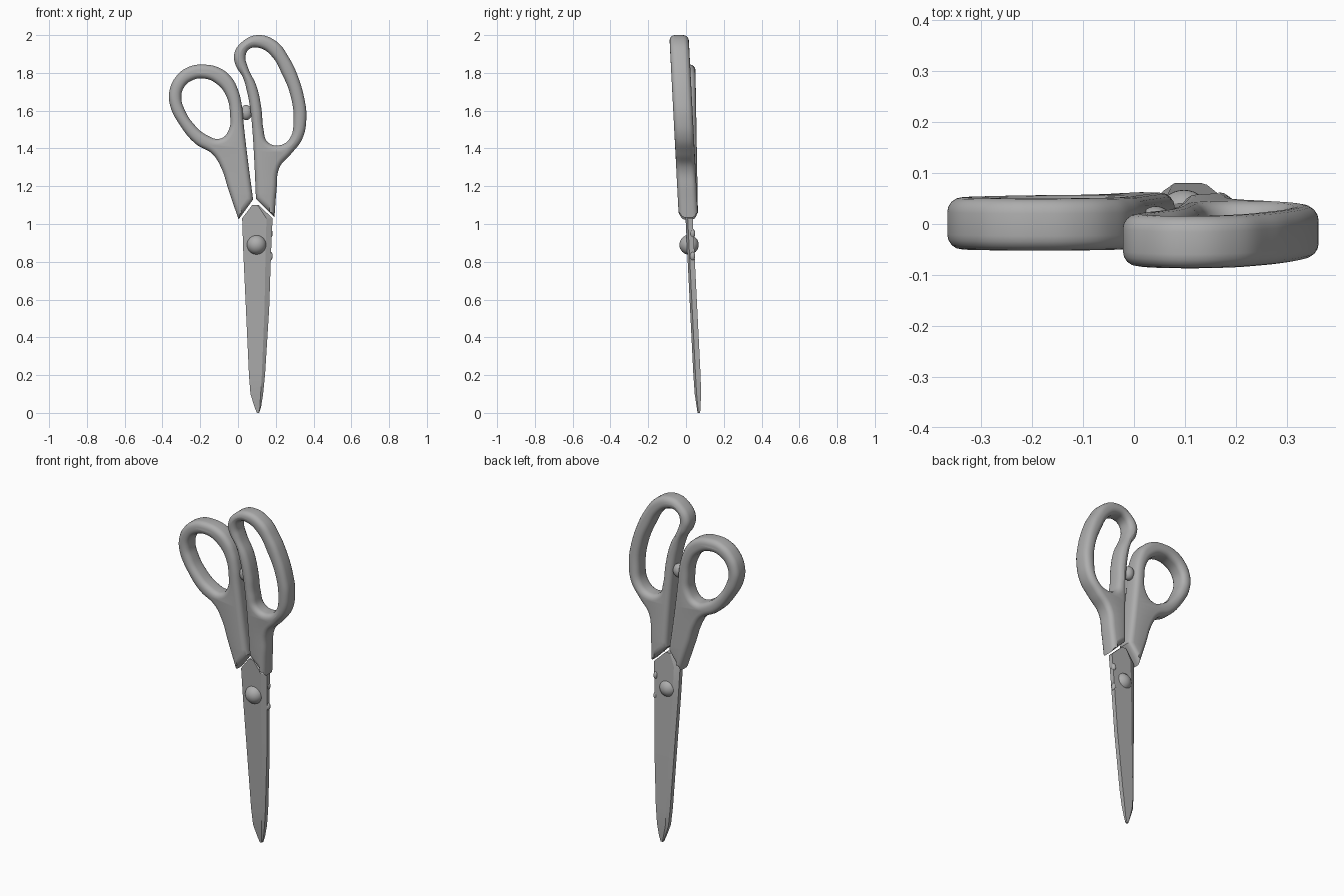
import bpy
import bmesh
from mathutils import Vector

old = bpy.data.objects.get("Cube")
if old:
    bpy.data.objects.remove(old, do_unlink=True)

# One plain grey for the whole model
grey = bpy.data.materials.new("plain grey")
grey.use_nodes = True
colour = (0.42, 0.42, 0.42, 1)
grey.diffuse_color = colour
grey.node_tree.nodes["Principled BSDF"].inputs["Base Color"].default_value = colour


def finish(name, bm, angle=0.6):
    """Turn a bmesh into a named object with smooth shading and sharp edges."""
    bmesh.ops.remove_doubles(bm, verts=bm.verts, dist=0.0002)
    bmesh.ops.recalc_face_normals(bm, faces=bm.faces)
    mesh = bpy.data.meshes.new(name)
    bm.to_mesh(mesh)
    bm.free()
    mesh.materials.clear()
    mesh.materials.append(grey)
    obj = bpy.data.objects.new(name, mesh)
    bpy.context.collection.objects.link(obj)
    bpy.ops.object.select_all(action='DESELECT')
    obj.select_set(True)
    bpy.context.view_layer.objects.active = obj
    bpy.ops.object.shade_smooth_by_angle(angle=angle)
    return obj


def add_loop(curve, points, corners):
    """Closed spline whose first few points are sharp corners."""
    spline = curve.splines.new('BEZIER')
    spline.bezier_points.add(len(points) - 1)
    spline.use_cyclic_u = True
    spline.resolution_u = 6
    for i, (bp, (x, z)) in enumerate(zip(spline.bezier_points, points)):
        bp.co = (x, z, 0)
        kind = 'VECTOR' if i < corners else 'AUTO'
        bp.handle_left_type = bp.handle_right_type = kind


def make_handle(name, outline, hole, base_y, slope):
    """Rounded grip: outline with a finger hole, leaning along y with height."""
    curve = bpy.data.curves.new(name + "_profile", 'CURVE')
    curve.dimensions = '2D'
    curve.fill_mode = 'BOTH'
    curve.extrude = 0.022
    curve.bevel_depth = 0.029
    curve.offset = -0.029
    curve.bevel_resolution = 3
    add_loop(curve, outline, 2)
    add_loop(curve, hole, 0)
    temp = bpy.data.objects.new(name + "_profile", curve)
    bpy.context.collection.objects.link(temp)
    bpy.context.view_layer.update()
    graph = bpy.context.evaluated_depsgraph_get()
    mesh = bpy.data.meshes.new_from_object(temp.evaluated_get(graph))
    bm = bmesh.new()
    bm.from_mesh(mesh)
    for v in bm.verts:
        x, z, depth = v.co
        v.co = Vector((x, base_y + slope * (z - 1.05) - depth, z))
    bpy.data.objects.remove(temp, do_unlink=True)
    bpy.data.meshes.remove(mesh)
    return finish(name, bm)


# Large handle on the model's left
make_handle(
    "large_handle",
    [(.095, 1.135), (.193, 1.035), (.204, 1.18), (.22, 1.3), (.28, 1.37),
     (.34, 1.45), (.362, 1.56), (.352, 1.66), (.31, 1.8), (.27, 1.88),
     (.205, 1.965), (.105, 2), (.024, 1.966), (-.02, 1.9), (-.01, 1.835),
     (.024, 1.78), (.048, 1.7), (.066, 1.6), (.076, 1.5), (.087, 1.32)],
    [(.04, 1.89), (.061, 1.927), (.114, 1.932), (.177, 1.89), (.235, 1.79),
     (.278, 1.68), (.294, 1.55), (.272, 1.45), (.215, 1.416), (.156, 1.435),
     (.135, 1.5), (.124, 1.61), (.098, 1.73), (.052, 1.83)],
    base_y=.012, slope=-.052)

# Small handle on the model's right
make_handle(
    "small_handle",
    [(.08, 1.13), (.003, 1.024), (-.05, 1.18), (-.09, 1.3), (-.135, 1.37),
     (-.225, 1.425), (-.31, 1.527), (-.36, 1.63), (-.362, 1.71),
     (-.32, 1.79), (-.257, 1.833), (-.188, 1.844), (-.098, 1.826),
     (-.034, 1.775), (0, 1.71), (.02, 1.63), (.03, 1.53), (.052, 1.34)],
    [(-.3, 1.665), (-.288, 1.72), (-.246, 1.759), (-.177, 1.77),
     (-.108, 1.738), (-.061, 1.675), (-.042, 1.58), (-.05, 1.495),
     (-.093, 1.452), (-.161, 1.468), (-.241, 1.537), (-.283, 1.606)],
    base_y=.012, slope=-.017)


# Blades: one cross-section lofted along the length, thin at the cutting edge
rows = [(0, .1, .112), (.03, .088, .122), (.1, .066, .133), (.2, .058, .143),
        (.55, .042, .165), (.85, .028, .175), (1.03, .022, .183),
        (1.1, .075, .11)]


def make_blade(name, side):
    """side -1 is the front blade, +1 the back blade."""
    bm = bmesh.new()
    rings = []
    for z, left, right in rows:
        spine, edge = (left, right) if side < 0 else (right, left)
        middle = .018 + .05 * (1 - z)
        thick = side * min(.019, .007 + z * .1)
        ridge = edge + (spine - edge) * .2
        section = [(spine, 0), (edge, 0), (edge, thick * .4),
                   (ridge, thick), (spine, thick)]
        rings.append([bm.verts.new((x, middle + y, z)) for x, y in section])
    for a, b in zip(rings, rings[1:]):
        for i in range(len(a)):
            j = (i + 1) % len(a)
            bm.faces.new((a[i], a[j], b[j], b[i]))
    bm.faces.new(rings[0])
    bm.faces.new(rings[-1])
    finish(name, bm, .35)


make_blade("front_blade", -1)
make_blade("back_blade", 1)


def make_dome(name, centre, size):
    bm = bmesh.new()
    bmesh.ops.create_uvsphere(bm, u_segments=32, v_segments=16, radius=1)
    for v in bm.verts:
        v.co = Vector(c + s * p for c, s, p in zip(centre, size, v.co))
    finish(name, bm, 1)


# Pivot screw, the stop between the grips, and small nubs on the blade side
make_dome("pivot_screw", (.098, .016, .89), (.052, .051, .052))
make_dome("grip_stop", (.043, .005, 1.59), (.032, .03, .04))
for i, z in enumerate((.83, .95)):
    make_dome(f"blade_nub_{i + 1}", (.172, .035, z), (.012, .014, .022))
